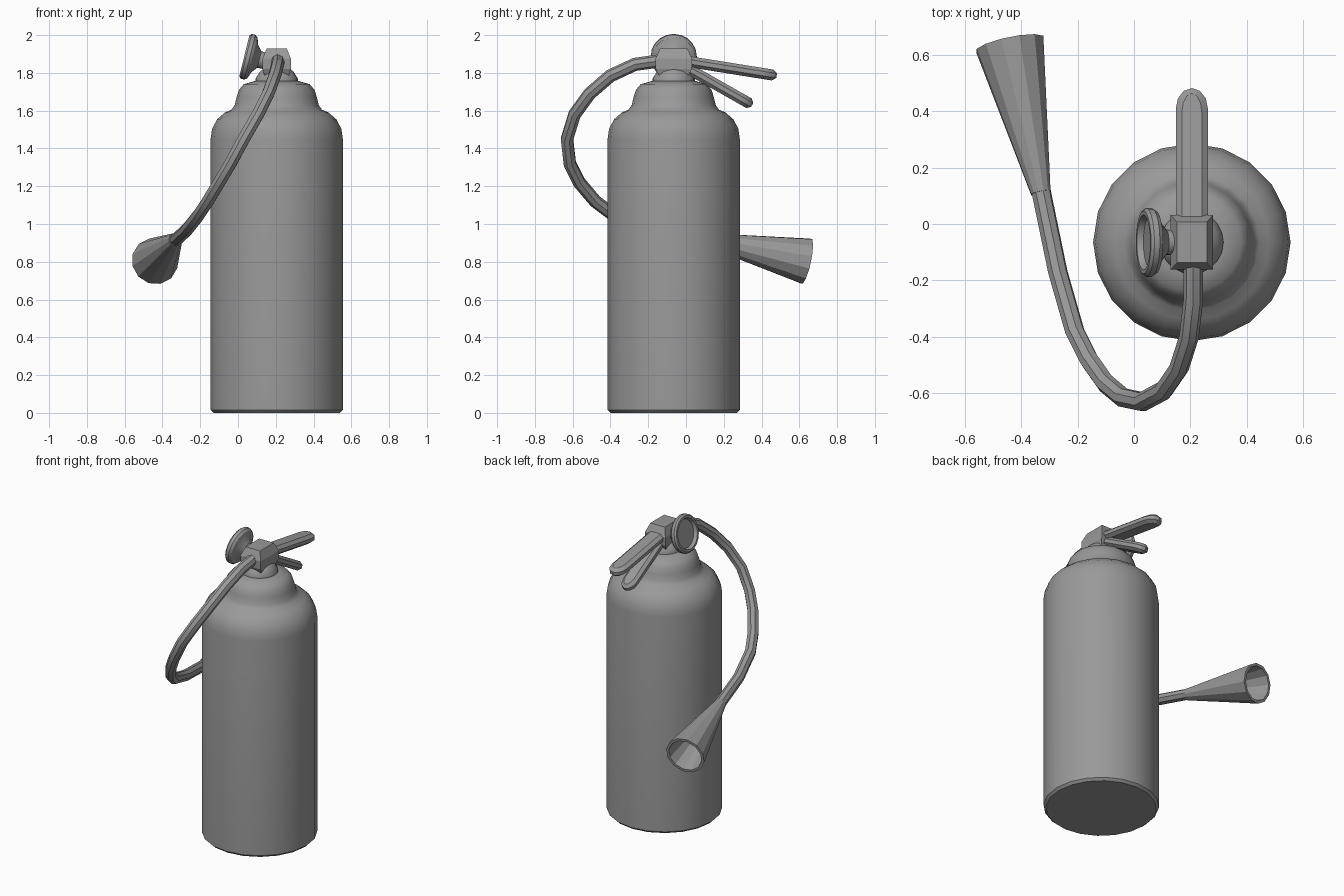
import bpy, bmesh, math
from mathutils import Vector, Matrix

cube = bpy.data.objects.get("Cube")
if cube:
    bpy.data.objects.remove(cube, do_unlink=True)

grey = bpy.data.materials.new("mid grey")
grey.use_nodes = True
GREY = (0.32, 0.32, 0.32, 1)
grey.diffuse_color = GREY
grey.node_tree.nodes["Principled BSDF"].inputs["Base Color"].default_value = GREY

CX, CY = 0.205, -0.065


def finish(obj, angle=35):
    obj.data.materials.clear()
    obj.data.materials.append(grey)
    bpy.ops.object.select_all(action='DESELECT')
    obj.select_set(True)
    bpy.context.view_layer.objects.active = obj
    bpy.ops.object.shade_smooth_by_angle(angle=math.radians(angle))


def add_mesh(name, rings, angle=35, matrix=Matrix()):
    """Skin a stack of equal vertex rings and cap both ends."""
    bm = bmesh.new()
    loops = [[bm.verts.new(matrix @ Vector(p)) for p in ring] for ring in rings]
    for a, b in zip(loops, loops[1:]):
        for i in range(len(a)):
            j = (i + 1) % len(a)
            bm.faces.new((a[i], a[j], b[j], b[i]))
    bm.faces.new(loops[0][::-1])
    bm.faces.new(loops[-1])
    bmesh.ops.recalc_face_normals(bm, faces=bm.faces[:])
    mesh = bpy.data.meshes.new(name)
    bm.to_mesh(mesh)
    bm.free()
    obj = bpy.data.objects.new(name, mesh)
    bpy.context.collection.objects.link(obj)
    finish(obj, angle)
    return obj


def lathe(name, profile, sides, origin, axis=(0, 0, 1), angle=35):
    """Turn a (radius, height) profile about an axis."""
    turn = Vector((0, 0, 1)).rotation_difference(Vector(axis)).to_matrix().to_4x4()
    rings = [[(r * math.cos(math.tau * i / sides), r * math.sin(math.tau * i / sides), h)
              for i in range(sides)] for r, h in profile]
    return add_mesh(name, rings, angle, Matrix.Translation(origin) @ turn)


# Cylinder with rounded shoulder and stepped neck
lathe("tank", [(0.335, 0), (0.35, 0.015), (0.35, 1.45), (0.342, 1.505), (0.315, 1.555),
               (0.275, 1.59), (0.24, 1.605), (0.222, 1.63), (0.213, 1.67), (0.2, 1.71),
               (0.175, 1.74), (0.115, 1.757)], 20, (CX, CY, 0), angle=40)
lathe("neck_collar", [(0.112, 1.75), (0.112, 1.77), (0.09, 1.805), (0.06, 1.83)],
      20, (CX, CY, 0))

# Valve block, tapered at both ends
sections = [(0.06, 0.07, 1.77), (0.075, 0.095, 1.82), (0.075, 0.097, 1.875), (0.053, 0.072, 1.93)]
add_mesh("valve_block", [[(CX + sx * hx, CY + sy * hy, z)
                          for sx, sy in ((-1, -1), (1, -1), (1, 1), (-1, 1))]
                         for hx, hy, z in sections], 15)

# Pressure gauge with stem and recessed dial
tilt = Vector((-0.97, 0, 0.24)).normalized()
lathe("gauge", [(0.042, -0.13), (0.045, -0.06), (0.075, -0.035), (0.112, -0.022), (0.122, -0.008),
                (0.122, 0.012), (0.112, 0.022), (0.098, 0.022), (0.09, 0.0)],
      20, (0.055, CY, 1.885), tilt)


def lever(name, start, end, width, thick):
    """Flat bar with a rounded tip and softened edges."""
    start, end = Vector(start), Vector(end)
    along = (end - start).normalized()
    up = Vector((1, 0, 0)).cross(along)
    length, h = (end - start).length, width / 2
    outline = [(-h, 0), (h, 0)]
    for i in range(7):
        a = math.pi * i / 6
        outline.append((h * math.cos(a), length - h * 1.3 + h * 1.3 * math.sin(a)))
    mid = Vector((0, length / 2))
    rings = []
    for scale, level in ((0.62, -0.5), (1, -0.2), (1, 0.2), (0.62, 0.5)):
        inset = h * (1 - scale)
        ring = []
        for x, y in outline:
            y = mid.y + (y - mid.y) * (1 - inset / mid.y)
            ring.append(start + Vector((x * scale, 0, 0)) + along * y + up * (level * thick))
        rings.append(ring)
    return add_mesh(name, rings, 30)


lever("upper_lever", (CX, -0.02, 1.865), (CX, 0.48, 1.785), 0.114, 0.058)
lever("lower_lever", (CX, -0.02, 1.84), (CX, 0.35, 1.63), 0.1, 0.058)

# Hose looping forward and round the right side
path = [(0.21, -0.13, 1.865), (0.21, -0.27, 1.845), (0.195, -0.4, 1.785), (0.16, -0.51, 1.69),
        (0.105, -0.59, 1.58), (0.03, -0.63, 1.45), (-0.04, -0.615, 1.32), (-0.1, -0.565, 1.22),
        (-0.16, -0.48, 1.12), (-0.21, -0.38, 1.045), (-0.27, -0.17, 0.97), (-0.33, 0.12, 0.915)]
curve = bpy.data.curves.new("hose", 'CURVE')
curve.dimensions = '3D'
curve.bevel_depth = 0.035
curve.bevel_resolution = 2
curve.use_fill_caps = True
spline = curve.splines.new('POLY')
spline.points.add(len(path) - 1)
for point, co in zip(spline.points, path):
    point.co = (*co, 1)
hose = bpy.data.objects.new("hose", curve)
bpy.context.collection.objects.link(hose)
bpy.ops.object.select_all(action='DESELECT')
hose.select_set(True)
bpy.context.view_layer.objects.active = hose
bpy.ops.object.convert(target='MESH')
finish(bpy.context.view_layer.objects.active, 30)

# Hollow discharge horn
base, mouth = Vector((-0.33, 0.11, 0.917)), Vector((-0.44, 0.637, 0.803))
reach = (mouth - base).length
lathe("discharge_horn", [(0.036, 0), (0.125, reach), (0.108, reach), (0.02, 0.06)],
      12, base, (mouth - base).normalized(), 25)
